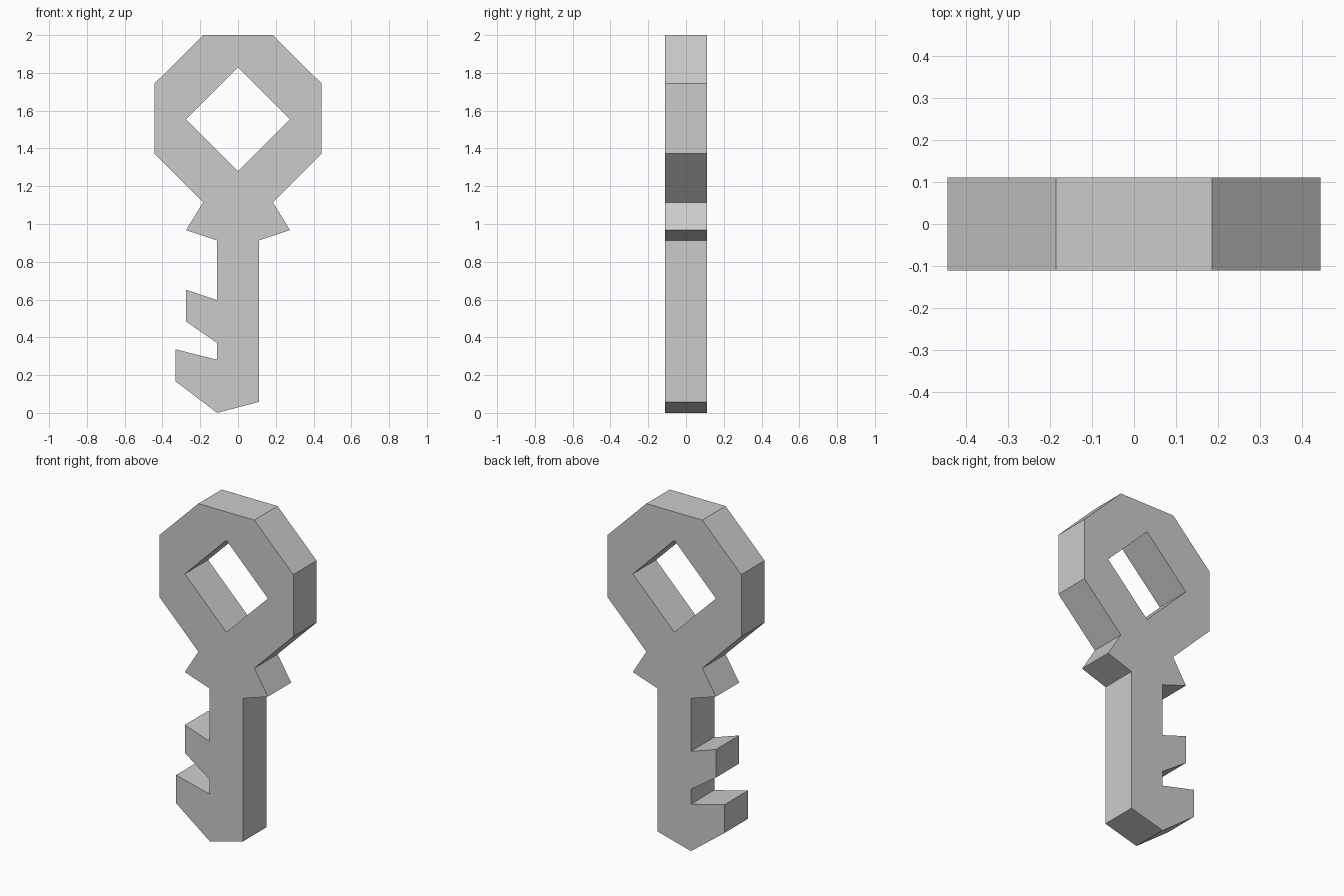
import bpy, bmesh, math

if "Cube" in bpy.data.objects:
    bpy.data.objects.remove(bpy.data.objects["Cube"])

HALF_THICK = 0.11


def add_outline(curve, points):
    spline = curve.splines.new('POLY')
    spline.points.add(len(points) - 1)
    for p, (x, z) in zip(spline.points, points):
        p.co = (x, z, 0, 1)
    spline.use_cyclic_u = True


# Bow and collar: right half from the top down, mirrored for the left
bow_right = [(0.185, 2.0), (0.443, 1.743), (0.443, 1.372), (0.185, 1.114),
             (0.275, 0.968), (0.11, 0.913)]
bow_left = [(-x, z) for x, z in reversed(bow_right)]

# Shaft tip and the two slanted teeth on the left
tip = [(0.11, 0.058), (-0.11, 0.0)]
teeth = [(-0.332, 0.168), (-0.332, 0.337), (-0.11, 0.281),
         (-0.11, 0.37), (-0.275, 0.484), (-0.275, 0.652), (-0.11, 0.597)]

# Diamond hole in the bow
hole = [(0.275 * math.sin(i * math.pi / 2), 1.555 + 0.275 * math.cos(i * math.pi / 2))
        for i in range(4)]

# Filled, extruded profile stood upright
curve = bpy.data.curves.new("key", 'CURVE')
curve.dimensions = '2D'
curve.fill_mode = 'BOTH'
curve.extrude = HALF_THICK
add_outline(curve, bow_right + tip + teeth + bow_left)
add_outline(curve, hole)
key = bpy.data.objects.new("key", curve)
bpy.context.collection.objects.link(key)
key.rotation_euler.x = math.pi / 2

bpy.context.view_layer.objects.active = key
key.select_set(True)
bpy.ops.object.convert(target='MESH')
bpy.ops.object.transform_apply(rotation=True)

# Weld caps to sides and keep every face flat
bm = bmesh.new()
bm.from_mesh(key.data)
bmesh.ops.remove_doubles(bm, verts=bm.verts, dist=0.0005)
bmesh.ops.recalc_face_normals(bm, faces=bm.faces)
for f in bm.faces:
    f.smooth = False
bm.to_mesh(key.data)
bm.free()
